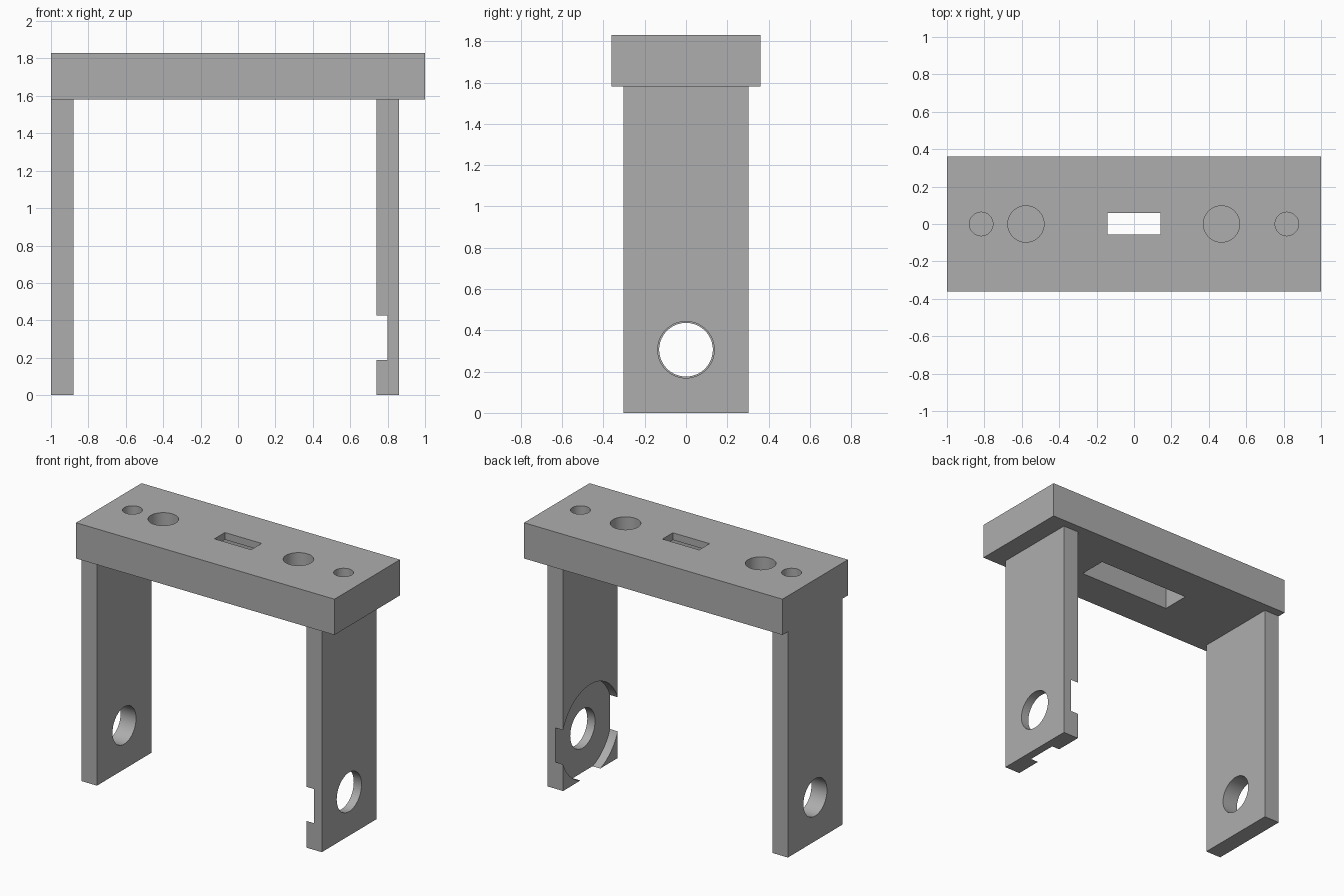
import bpy
import math

default_cube = bpy.data.objects.get("Cube")
if default_cube:
    bpy.data.objects.remove(default_cube, do_unlink=True)

# Single grey material
grey = bpy.data.materials.new("plain grey")
grey.use_nodes = True
COLOR = (0.42, 0.42, 0.42, 1)
grey.diffuse_color = COLOR
grey.node_tree.nodes["Principled BSDF"].inputs["Base Color"].default_value = COLOR


def box(name, x, y, z):
    """Axis-aligned box from (min, max) ranges."""
    bpy.ops.mesh.primitive_cube_add(size=1)
    ob = bpy.context.object
    ob.name = name
    ranges = (x, y, z)
    for v in ob.data.vertices:
        v.co = [hi if c > 0 else lo for c, (lo, hi) in zip(v.co, ranges)]
    return ob


def cylinder(name, radius, depth, center, along_x=False):
    rot = (0, math.pi / 2, 0) if along_x else (0, 0, 0)
    bpy.ops.mesh.primitive_cylinder_add(vertices=72, radius=radius, depth=depth,
                                        location=center, rotation=rot)
    ob = bpy.context.object
    ob.name = name
    return ob


def finish(ob, cutters):
    """Carve every cutter out of the part, then shade it."""
    for cutter in cutters:
        cutter.hide_render = True
        mod = ob.modifiers.new("cut", 'BOOLEAN')
        mod.operation = 'DIFFERENCE'
        mod.solver = 'EXACT'
        mod.object = cutter
        bpy.context.view_layer.objects.active = ob
        bpy.ops.object.modifier_apply(modifier=mod.name)
        bpy.data.objects.remove(cutter, do_unlink=True)
    ob.data.materials.clear()
    ob.data.materials.append(grey)
    bpy.ops.object.select_all(action='DESELECT')
    ob.select_set(True)
    bpy.context.view_layer.objects.active = ob
    bpy.ops.object.shade_smooth_by_angle(angle=math.radians(30))


UNDER, TOP = 1.58, 1.83
LIP = 0.05          # thickness left above the underside pocket
HOLE_DEPTH = 0.2    # blind holes in the top
BORE_Z = 0.306

# Top beam: blind round holes, narrow slot opening into a wider pocket below
beam = box("top_beam", (-1, 1), (-0.362, 0.362), (UNDER, TOP))
cuts = [cylinder("hole_cutter", r, 2 * HOLE_DEPTH, (x, 0, TOP))
        for x, r in ((-0.817, 0.063), (-0.578, 0.097), (0.468, 0.097), (0.817, 0.063))]
cuts.append(box("pocket_cutter", (-0.36, 0.36), (-0.1, 0.1), (UNDER - 0.1, TOP - LIP)))
cuts.append(box("slot_cutter", (-0.143, 0.141), (-0.056, 0.059), (TOP - 0.1, TOP + 0.1)))
finish(beam, cuts)

# Right leg, flush with the beam end, with a plain bore
right_leg = box("right_leg", (-1, -0.88), (-0.302, 0.302), (0, UNDER))
finish(right_leg, [cylinder("bore_cutter", 0.13, 0.4, (-0.94, 0, BORE_Z), True)])

# Left leg, set in from the beam end, with a bore and a wide round inner recess
left_leg = box("left_leg", (0.74, 0.86), (-0.302, 0.302), (0, UNDER))
finish(left_leg, [cylinder("bore_cutter", 0.137, 0.4, (0.8, 0, BORE_Z), True),
                  cylinder("recess_cutter", 0.325, 0.2, (0.7, 0, BORE_Z), True)])
